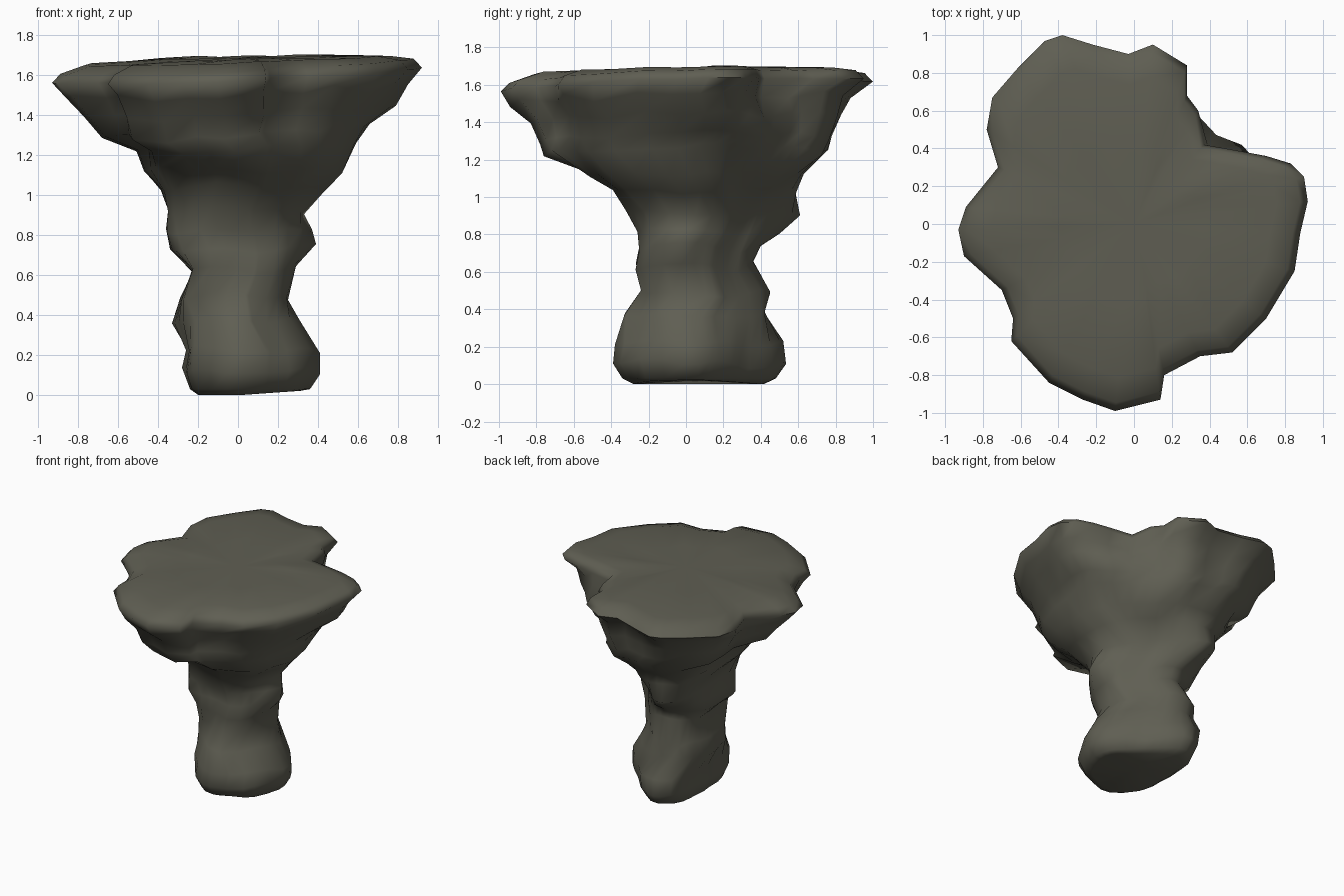
import bpy, bmesh, math
from mathutils import Vector, noise

if "Cube" in bpy.data.objects:
    bpy.data.objects.remove(bpy.data.objects["Cube"])

# Outline of the flat top, seen from above
OUTLINE = [(.92, .12), (.90, .25), (.83, .32), (.70, .36), (.54, .39), (.37, .42), (.34, .60),
           (.28, .68), (.28, .84), (.10, .95), (-.03, .90), (-.22, .95), (-.38, 1.0),
           (-.47, .97), (-.62, .82), (-.75, .67), (-.78, .50), (-.72, .30), (-.89, .09),
           (-.93, -.03), (-.90, -.17), (-.70, -.35), (-.64, -.50), (-.65, -.62),
           (-.45, -.84), (-.27, -.93), (-.10, -.99), (.14, -.93), (.16, -.80),
           (.35, -.70), (.52, -.68), (.70, -.50), (.85, -.25), (.88, -.05)]

# Height, then reach from the axis: right, back right, back, back left,
# left, front left, front, front right
RINGS = [
    (.03, .36, .32, .48, .43, .24, .30, .34, .35),
    (.12, .41, .335, .535, .46, .28, .33, .39, .38),
    (.23, .41, .345, .52, .49, .26, .32, .38, .34),
    (.37, .31, .31, .42, .42, .33, .27, .33, .27),
    (.48, .25, .27, .45, .42, .29, .27, .24, .27),
    (.63, .29, .27, .36, .38, .23, .35, .27, .32),
    (.73, .39, .28, .40, .42, .34, .36, .25, .31),
    (.82, .37, .29, .50, .48, .36, .34, .26, .29),
    (.92, .33, .30, .61, .58, .35, .36, .33, .33),
    (1.04, .43, .42, .59, .62, .39, .42, .40, .45),
    (1.13, .52, .50, .63, .72, .47, .54, .52, .57),
    (1.24, .60, .62, .76, .82, .51, .70, .76, .65),
    (1.31, .66, .67, .78, .90, .68, .78, .78, .72),
    (1.42, .79, .74, .83, .97, .77, .83, .83, .79),
    (1.52, .85, .79, .88, 1.0, .86, .88, .94, .83)]

# Local lumps: centre, reach, outward push
LUMPS = [(Vector((.36, -.36, 1.11)), .16, .05),
         (Vector((.46, .42, 1.45)), .24, .11)]


def fit(values, lo, hi):
    a, b = min(values), max(values)
    return [lo + (v - a) / (b - a) * (hi - lo) for v in values]


def section(z, *reach):
    """Rounded eight-sided section, turning into the lobed outline near the top."""
    cx, cy = (reach[0] - reach[4]) / 2, (reach[2] - reach[6]) / 2
    w = min(1, max(0, (z - 1.1) / .45))
    xs, ys = [], []
    for ox, oy in OUTLINE:
        a = math.atan2(oy, ox)
        total = 0
        for k, d in enumerate(reach):
            t = k * math.pi / 4
            dist = d - cx * math.cos(t) - cy * math.sin(t)
            total += (max(0, math.cos(a - t)) / dist) ** 9
        r = total ** (-1 / 9)
        r *= 1 + .07 * noise.noise(Vector((2.2 * math.cos(a), 2.2 * math.sin(a), z * 4)))
        px, py = cx + r * math.cos(a), cy + r * math.sin(a)
        qx = cx + ox * (reach[0] + reach[4]) / 1.85
        qy = cy + oy * (reach[2] + reach[6]) / 1.99
        xs.append(px + (qx - px) * w)
        ys.append(py + (qy - py) * w)
    pts = []
    for x, y in zip(fit(xs, -reach[4], reach[0]), fit(ys, -reach[6], reach[2])):
        h = z
        if z > 1.2:
            h += .03 * x + .02 * y
        if z > .1:
            h += .05 * noise.noise(Vector((x * 4, y * 4, z * 3 + 7)))
        p = Vector((x, y, h))
        for c, size, push in LUMPS:
            d = (p - c).length / size
            if d < 1.5:
                p += Vector((c.x, c.y, 0)).normalized() * push * math.exp(-2 * d * d)
        pts.append(p)
    return pts


bm = bmesh.new()
stem = [section(*ring) for ring in RINGS]

# Underside edge drawn in from the lowest section
base = [Vector((.04 + (p.x - .04) * .85, .05 + (p.y - .05) * .85, max(0, p.x * .06)))
        for p in stem[0]]
loops = [[bm.verts.new(p) for p in pts] for pts in [base] + stem]

# Rim and nearly flat top with a rolled edge
for s, z, tx, ty in [(1, 1.60, .04, .03), (.955, 1.645, .04, .03),
                     (.82, 1.675, .025, .015), (.42, 1.685, .01, .01)]:
    loops.append([bm.verts.new((x * s, y * s, z + tx * x + ty * y
                  + .012 * noise.noise(Vector((x * 3, y * 3, s)))))
                  for x, y in OUTLINE])

n = len(OUTLINE)
for a, b in zip(loops, loops[1:]):
    for i in range(n):
        j = (i + 1) % n
        bm.faces.new((a[i], a[j], b[j], b[i]))

# Close the top and the underside
top = bm.verts.new((0, 0, 1.685))
foot = bm.verts.new((.04, .05, .02))
for i in range(n):
    j = (i + 1) % n
    bm.faces.new((loops[-1][i], loops[-1][j], top))
    bm.faces.new((loops[0][j], loops[0][i], foot))
bmesh.ops.recalc_face_normals(bm, faces=bm.faces)

mesh = bpy.data.meshes.new("rock_pillar")
bm.to_mesh(mesh)
bm.free()
rock = bpy.data.objects.new("rock_pillar", mesh)
bpy.context.collection.objects.link(rock)

# One dull olive stone colour
stone = bpy.data.materials.new("olive_stone")
stone.diffuse_color = (.115, .113, .086, 1)
stone.use_nodes = True
stone.node_tree.nodes["Principled BSDF"].inputs["Base Color"].default_value = stone.diffuse_color
mesh.materials.append(stone)

bpy.context.view_layer.objects.active = rock
rock.select_set(True)
bpy.ops.object.shade_smooth_by_angle(angle=math.radians(80))
